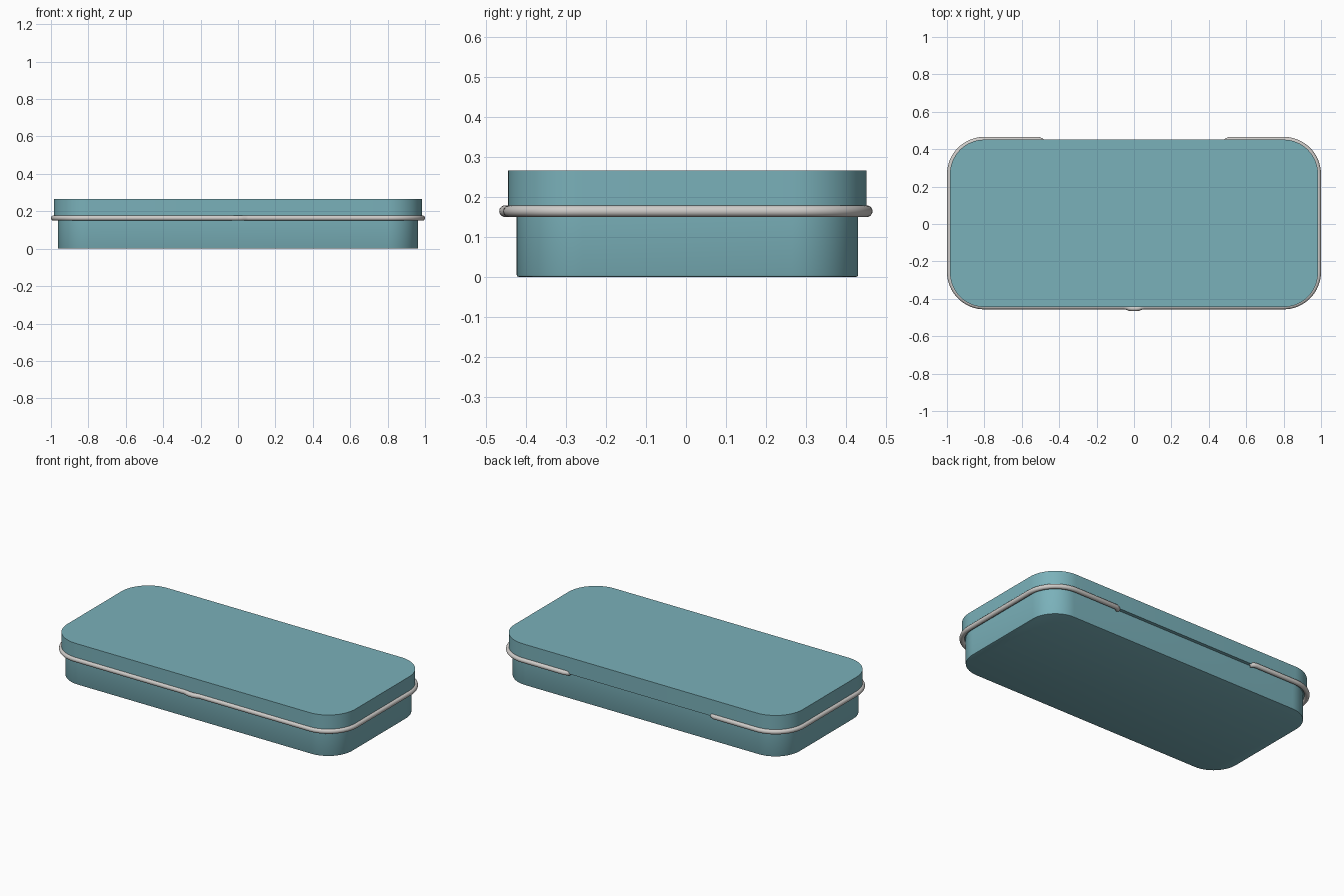
import bpy, bmesh, math
from mathutils import Vector

if "Cube" in bpy.data.objects:
    bpy.data.objects.remove(bpy.data.objects["Cube"])

CY = 0.0035  # centre of the box in depth


def material(name, rgb):
    m = bpy.data.materials.new(name)
    m.diffuse_color = (*rgb, 1)
    m.use_nodes = True
    m.node_tree.nodes["Principled BSDF"].inputs["Base Color"].default_value = m.diffuse_color
    return m


teal = material("teal enamel", (0.195, 0.440, 0.491))
steel = material("light steel", (0.62, 0.60, 0.58))


def corner(cx, cy, r, start, n=16):
    """Quarter arc, counter-clockwise from a start angle in degrees."""
    return [(cx + r * math.cos(math.radians(start + 90 * i / n)),
             cy + r * math.sin(math.radians(start + 90 * i / n))) for i in range(n + 1)]


def outline(hx, hy, r):
    """Rounded rectangle, counter-clockwise."""
    pts = []
    for sx, sy, a in ((1, 1, 0), (-1, 1, 90), (-1, -1, 180), (1, -1, 270)):
        pts += corner(sx * (hx - r), CY + sy * (hy - r), r, a)
    return pts


def shell(name, hx, hy, r, levels):
    """Closed rounded box from (height, inset) levels, bottom to top."""
    bm = bmesh.new()
    rings = [[bm.verts.new((x, y, z)) for x, y in outline(hx - d, hy - d, r - d)]
             for z, d in levels]
    n = len(rings[0])
    for a, b in zip(rings, rings[1:]):
        for i in range(n):
            j = (i + 1) % n
            bm.faces.new((a[i], a[j], b[j], b[i]))
    bm.faces.new(rings[0][::-1])
    bm.faces.new(rings[-1])
    finish(name, bm, teal)


def finish(name, bm, mat):
    me = bpy.data.meshes.new(name)
    bm.to_mesh(me)
    bm.free()
    ob = bpy.data.objects.new(name, me)
    bpy.context.collection.objects.link(ob)
    me.materials.append(mat)
    bpy.ops.object.select_all(action='DESELECT')
    ob.select_set(True)
    bpy.context.view_layer.objects.active = ob
    bpy.ops.object.shade_smooth_by_angle(angle=math.radians(35))


# Lower tray with a small softened bottom edge, and the wider lid over it
shell("tray", 0.963, 0.4265, 0.165, [(0, 0.005), (0.0015, 0.0015), (0.005, 0), (0.17, 0)])
shell("lid", 0.984, 0.4475, 0.185, [(0.163, 0), (0.265, 0)])

# Rolled wire rim: open at the back, ends tucked inward, thumb bump at the front
R, Z, HX, FRONT, BACK, CR = 0.0145, 0.164, 0.9855, -0.442, 0.4515, 0.186
half = [(-0.485, BACK - 0.018), (-0.495, BACK - 0.006), (-0.51, BACK)]
half += corner(-HX + CR, BACK - CR, CR, 90)
half += corner(-HX + CR, FRONT + CR, CR, 180)
half += [(-0.055, FRONT), (-0.04, FRONT - 0.002), (-0.025, FRONT - 0.008), (-0.012, FRONT - 0.01)]
path = [Vector((x, y, Z)) for x, y in half + [(-x, y) for x, y in reversed(half)]]

bm = bmesh.new()
up, sides, rings = Vector((0, 0, 1)), 14, []
for i, p in enumerate(path):
    t = (path[min(i + 1, len(path) - 1)] - path[max(i - 1, 0)]).normalized()
    side = t.cross(up)
    rings.append([bm.verts.new(p + R * (side * math.cos(a) + up * math.sin(a)))
                  for a in (math.tau * k / sides for k in range(sides))])
for a, b in zip(rings, rings[1:]):
    for k in range(sides):
        j = (k + 1) % sides
        bm.faces.new((a[k], a[j], b[j], b[k]))
bm.faces.new(rings[0])
bm.faces.new(rings[-1])
bmesh.ops.recalc_face_normals(bm, faces=bm.faces)
finish("wire_rim", bm, steel)
